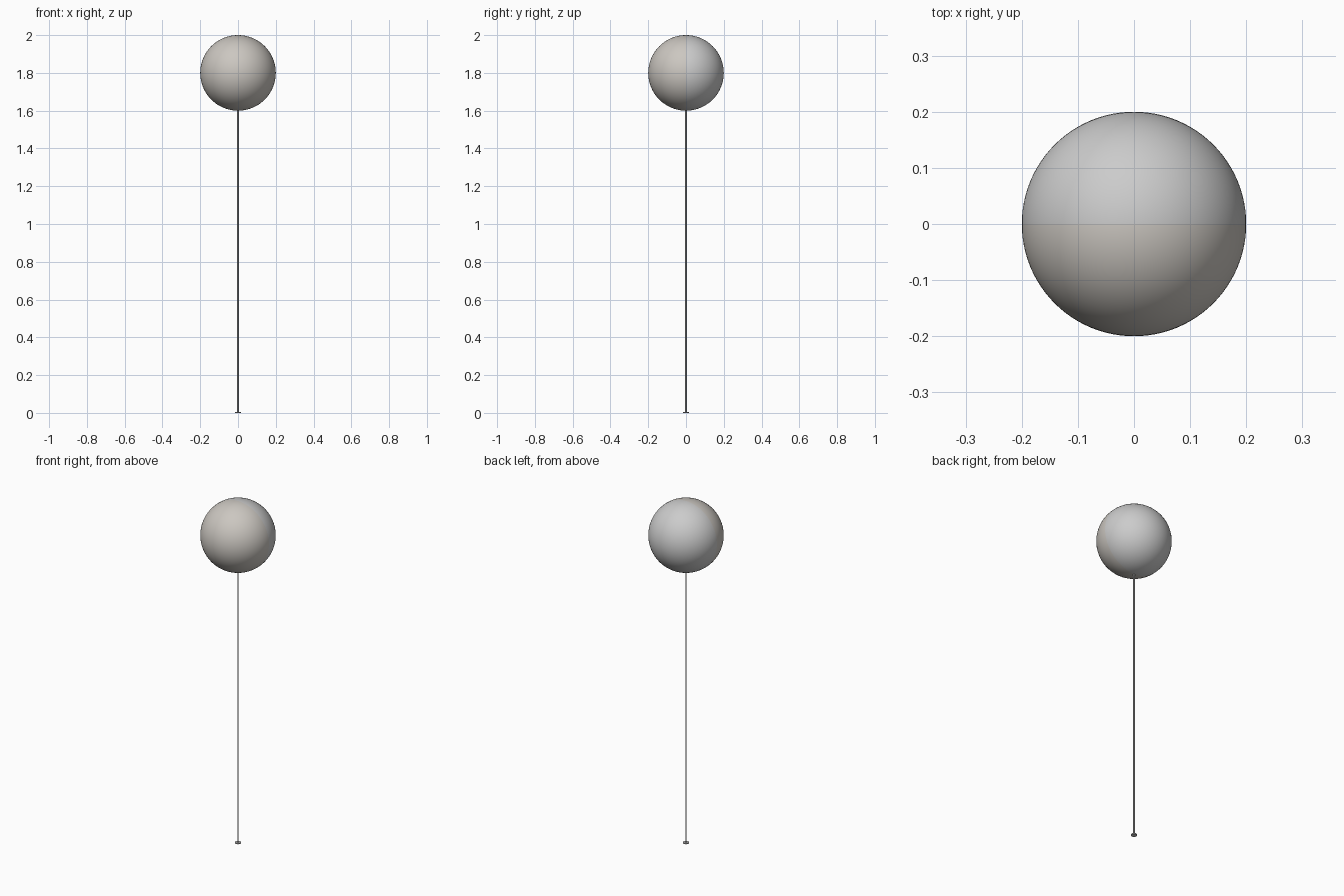
import bpy, bmesh
from math import radians
from mathutils import Matrix

if "Cube" in bpy.data.objects:
    bpy.data.objects.remove(bpy.data.objects["Cube"])

R, CZ = 0.2, 1.8


def finish(name, bm):
    bmesh.ops.recalc_face_normals(bm, faces=bm.faces[:])
    me = bpy.data.meshes.new(name)
    bm.to_mesh(me)
    bm.free()
    ob = bpy.data.objects.new(name, me)
    bpy.context.collection.objects.link(ob)
    bpy.ops.object.select_all(action='DESELECT')
    ob.select_set(True)
    bpy.context.view_layer.objects.active = ob
    bpy.ops.object.shade_smooth_by_angle(angle=radians(35))
    return ob


def cylinder(name, radius, z0, z1, sides):
    bm = bmesh.new()
    bmesh.ops.create_cone(bm, cap_ends=True, segments=sides, radius1=radius, radius2=radius,
                          depth=z1 - z0, matrix=Matrix.Translation((0, 0, (z0 + z1) / 2)))
    return finish(name, bm)


# ball: smooth sphere with its poles on the x axis, the front half a warmer grey
bm = bmesh.new()
bmesh.ops.create_uvsphere(bm, u_segments=64, v_segments=48, radius=R,
                          matrix=Matrix.Translation((0, 0, CZ)) @ Matrix.Rotation(radians(90), 4, 'Y'))
ball = finish("ball", bm)
back = bpy.data.materials.new("cool_grey")
back.diffuse_color = (0.8, 0.8, 0.8, 1)
back.use_nodes = True
back.node_tree.nodes["Principled BSDF"].inputs["Base Color"].default_value = back.diffuse_color
front = bpy.data.materials.new("warm_grey")
front.diffuse_color = (0.6, 0.57, 0.53, 1)
front.use_nodes = True
front.node_tree.nodes["Principled BSDF"].inputs["Base Color"].default_value = front.diffuse_color
ball.data.materials.append(back)
ball.data.materials.append(front)
for p in ball.data.polygons:
    p.material_index = 1 if p.center.y < 0 else 0

# thin stem and small foot disc
cylinder("stem", 0.004, 0.0, CZ - R + 0.002, 16)
cylinder("foot", 0.016, 0.0, 0.006, 24)
